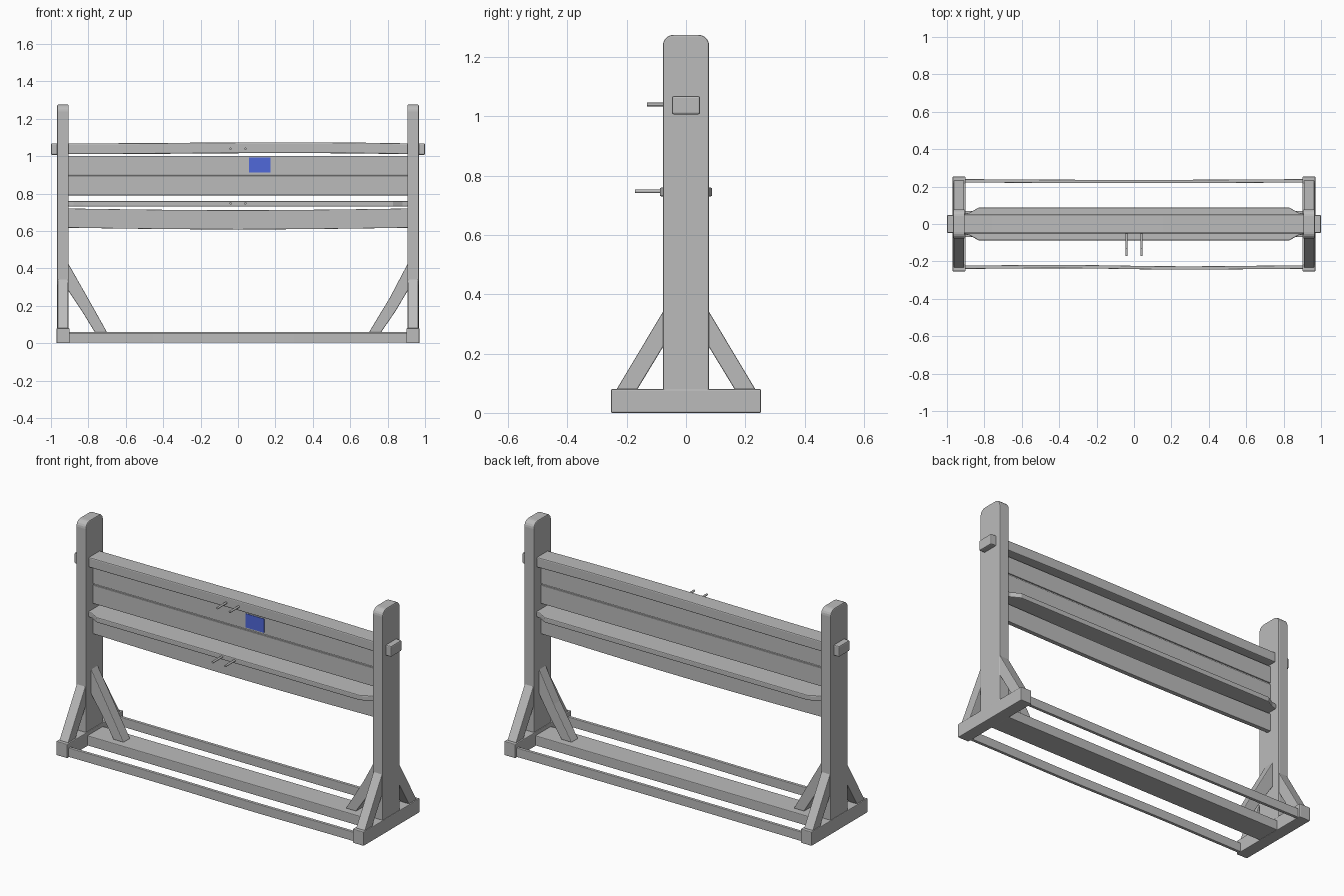
import bpy, bmesh, math
from mathutils import Vector

old = bpy.data.objects.get("Cube")
if old:
    bpy.data.objects.remove(old, do_unlink=True)


def make_material(name, rgb):
    m = bpy.data.materials.new(name)
    m.use_nodes = True
    m.diffuse_color = (*rgb, 1)
    m.node_tree.nodes["Principled BSDF"].inputs["Base Color"].default_value = (*rgb, 1)
    return m


GRAY = make_material("plain gray", (0.5, 0.5, 0.5))
BLUE = make_material("label blue", (0.08, 0.14, 0.7))


def finish(name, bm, mat=GRAY, bevel=0.0):
    bmesh.ops.recalc_face_normals(bm, faces=bm.faces[:])
    mesh = bpy.data.meshes.new(name)
    bm.to_mesh(mesh)
    bm.free()
    mesh.materials.append(mat)
    ob = bpy.data.objects.new(name, mesh)
    bpy.context.collection.objects.link(ob)
    if bevel:
        mod = ob.modifiers.new("soft edges", "BEVEL")
        mod.width, mod.segments, mod.limit_method = bevel, 2, "ANGLE"
    return ob


def board(name, x, y, z, bevel=0.004, bow=None, mat=GRAY):
    """Box between ranges; bow(t) gives a (dy, dz) shift along its length."""
    bm = bmesh.new()
    bmesh.ops.create_cube(bm, size=1)
    for v in bm.verts:
        v.co = Vector([(a + b) / 2 + c * (b - a) for (a, b), c in zip((x, y, z), v.co)])
    if bow:
        long_edges = [e for e in bm.edges
                      if abs(e.verts[0].co.x - e.verts[1].co.x) > 0.1]
        bmesh.ops.subdivide_edges(bm, edges=long_edges, cuts=11, use_grid_fill=True)
        for v in bm.verts:
            dy, dz = bow((v.co.x - x[0]) / (x[1] - x[0]))
            v.co += Vector((0, dy, dz))
    return finish(name, bm, mat, bevel)


def prism(name, outline, axis, lo, hi, bevel=0.004):
    """Extrude a 2D outline along x, y or z."""
    def place(p, d):
        return {"x": (d, *p), "y": (p[0], d, p[1]), "z": (*p, d)}[axis]
    bm = bmesh.new()
    face = bm.faces.new([bm.verts.new(place(p, lo)) for p in outline])
    top = bmesh.ops.extrude_face_region(bm, geom=[face])["geom"]
    shift = Vector(place((0, 0), hi - lo))
    bmesh.ops.translate(bm, vec=shift, verts=[g for g in top if isinstance(g, bmesh.types.BMVert)])
    return finish(name, bm, GRAY, bevel)


def peg(name, x, y0, y1, z):
    bm = bmesh.new()
    bmesh.ops.create_cone(bm, cap_ends=True, segments=16, radius1=0.006, radius2=0.006, depth=y1 - y0)
    for v in bm.verts:
        v.co = Vector((x + v.co.x, (y0 + y1) / 2 + v.co.z, z + v.co.y))
    ob = finish(name, bm)
    bpy.context.view_layer.objects.active = ob
    ob.select_set(True)
    bpy.ops.object.shade_smooth_by_angle()
    ob.select_set(False)


def span(side, a, b):
    return tuple(sorted((side * a, side * b)))


# Post outline with rounded top corners
HALF, TOP, R = 0.078, 1.275, 0.036
arc = [(HALF - R + R * math.cos(a), TOP - R + R * math.sin(a))
       for a in (math.radians(18 * i) for i in range(6))]
post_outline = [(HALF, 0.07)] + arc + [(-y, z) for y, z in reversed(arc)] + [(-HALF, 0.07)]

# End frames: foot, post, tenon and braces
for s, side in ((1, "left"), (-1, "right")):
    board(side + "_foot", span(s, 0.9, 0.97), (-0.253, 0.253), (0, 0.08))
    prism(side + "_post", post_outline, "x", *span(s, 0.905, 0.967), bevel=0.005)
    board(side + "_tenon", span(s, 0.95, 1.0), (-0.048, 0.048), (1.007, 1.068), 0.006)
    for f, end in ((-1, "front"), (1, "back")):
        outline = [(f * y, z) for y, z in ((0.074, 0.347), (0.235, 0.078), (0.165, 0.078), (0.074, 0.228))]
        prism(f"{side}_{end}_brace", outline, "x", *span(s, 0.908, 0.964))
    kink = 0.008 if s > 0 else 0
    outline = [(s * x, z) for x, z in ((0.91, 0.43), (0.805 + kink, 0.245), (0.7, 0.058),
                                       (0.765, 0.058), (0.835 + kink, 0.172), (0.91, 0.285))]
    prism(side + "_inner_brace", outline, "y", -0.03, 0.03)

# Floor plank and thin floor rails
L = (-0.91, 0.91)
board("floor_plank", L, (-0.07, 0.07), (0.003, 0.06))
board("front_rail", L, (-0.24, -0.222), (0.003, 0.055), 0.003,
      lambda t: (-0.005 * math.sin(math.tau * (t - 0.45)) * math.sin(math.pi * t), 0))
board("back_rail", L, (0.222, 0.24), (0.003, 0.055), 0.003,
      lambda t: (-0.004 * math.sin(math.pi * t), 0))

# Top beam, slightly warped
board("top_beam", L, (-0.05, 0.05), (1.01, 1.068), 0.006,
      lambda t: (0, 0.007 * math.sin(math.pi * t) * t * 1.5))

# Back panels with a tongue between the upper pair
board("upper_panel", L, (-0.013, 0.013), (0.902, 1.001), 0.003)
board("middle_panel", L, (-0.013, 0.013), (0.79, 0.895), 0.003)
board("panel_tongue", L, (-0.007, 0.007), (0.885, 0.91), 0)
board("lower_panel", L, (-0.013, 0.013), (0.617, 0.72), 0.003,
      lambda t: (0, -0.009 * math.sin(math.pi * t)))

# Shelf with clipped corners
quarter = [(0.91, 0.055), (0.88, 0.06), (0.83, 0.088)]
shelf_outline = (quarter + [(-x, y) for x, y in reversed(quarter)]
                 + [(-x, -y) for x, y in quarter] + [(x, -y) for x, y in reversed(quarter)])
prism("shelf", shelf_outline, "z", 0.73, 0.76, 0.005)

# Pairs of pegs on beam and shelf
for s, side in ((1, "left"), (-1, "right")):
    peg(side + "_beam_peg", s * 0.04, -0.132, -0.04, 1.04)
    peg(side + "_shelf_peg", s * 0.04, -0.172, -0.08, 0.747)

# Blue label plate
board("label_plate", (0.06, 0.175), (-0.016, -0.012), (0.913, 0.992), 0, mat=BLUE)
